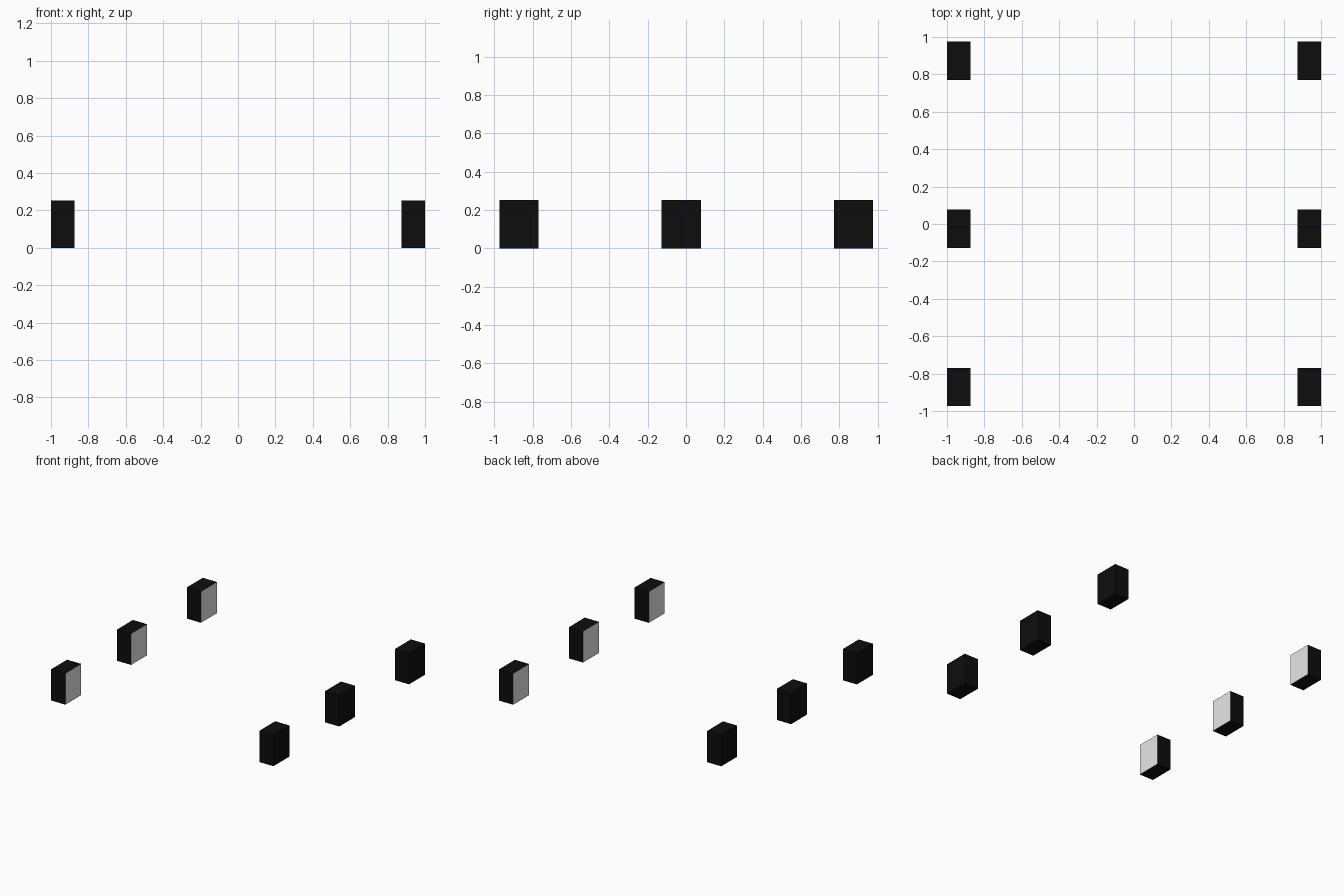
import bpy, bmesh
from mathutils import Vector

if "Cube" in bpy.data.objects:
    bpy.data.objects.remove(bpy.data.objects["Cube"])


def material(name, rgb):
    m = bpy.data.materials.new(name)
    m.diffuse_color = (*rgb, 1.0)
    m.use_nodes = True
    m.node_tree.nodes["Principled BSDF"].inputs["Base Color"].default_value = m.diffuse_color
    return m


black = material("black", (0.004, 0.004, 0.004))
grey = material("light grey", (0.8, 0.8, 0.8))

WIDTH, DEPTH, HEIGHT = 0.127, 0.204, 0.254


def block(name, side, y):
    """Upright block whose face towards the centre line is light grey."""
    bm = bmesh.new()
    bmesh.ops.create_cube(bm, size=1)
    bmesh.ops.scale(bm, vec=(WIDTH, DEPTH, HEIGHT), verts=bm.verts)
    bmesh.ops.translate(bm, verts=bm.verts,
                        vec=Vector((side * (1 - WIDTH / 2), y, HEIGHT / 2)))
    bm.normal_update()
    for f in bm.faces:
        f.material_index = 1 if f.normal.x * side < -0.5 else 0
    me = bpy.data.meshes.new(name)
    bm.to_mesh(me)
    bm.free()
    me.materials.append(black)
    me.materials.append(grey)
    bpy.context.collection.objects.link(bpy.data.objects.new(name, me))


# Two rows of three blocks
for side, side_name in ((-1, "left"), (1, "right")):
    for y, place in ((-0.871, "front"), (-0.025, "middle"), (0.873, "back")):
        block(f"{place}_{side_name}_block", side, y)
